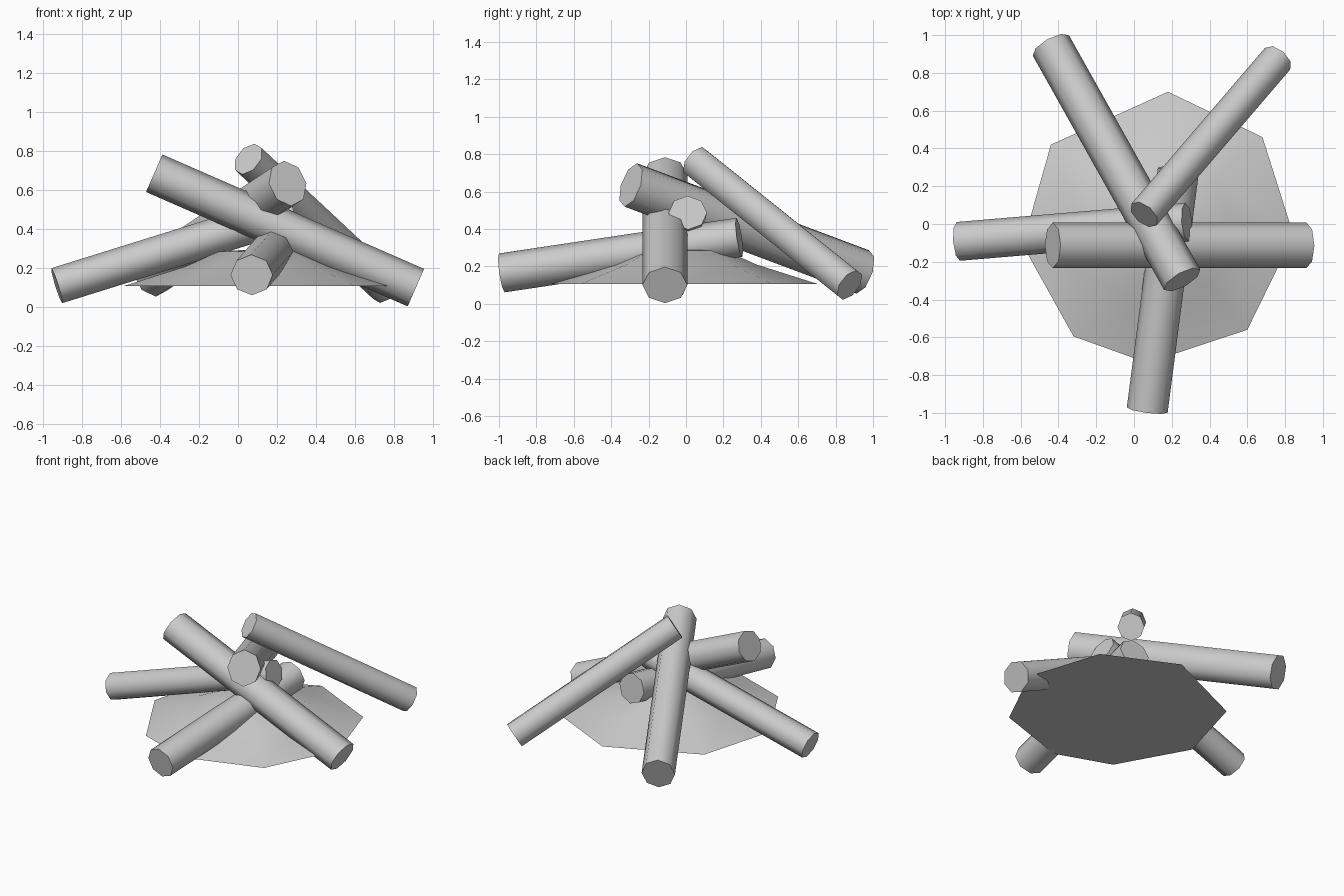
import bpy, math
from mathutils import Vector

if "Cube" in bpy.data.objects:
    bpy.data.objects.remove(bpy.data.objects["Cube"])

SIDES = 8


def make_mesh(name, verts, faces, angle):
    me = bpy.data.meshes.new(name)
    me.from_pydata([tuple(v) for v in verts], [], faces)
    me.update()
    ob = bpy.data.objects.new(name, me)
    bpy.context.collection.objects.link(ob)
    bpy.ops.object.select_all(action='DESELECT')
    ob.select_set(True)
    bpy.context.view_layer.objects.active = ob
    bpy.ops.object.shade_smooth_by_angle(angle=math.radians(angle))
    return ob


def band(a, b, n):
    """Quads joining ring a to ring b (start indices)."""
    return [(a + i, a + (i + 1) % n, b + (i + 1) % n, b + i) for i in range(n)]


def log(name, start, end, wide, tall):
    """Eight-sided log between two axis points, slightly flattened."""
    p, q = Vector(start), Vector(end)
    d = (q - p).normalized()
    side = d.cross(Vector((0, 0, 1))).normalized()
    up = d.cross(side)
    verts = []
    for c in (p, q):
        for i in range(SIDES):
            t = 2 * math.pi * i / SIDES
            verts.append(c + side * wide * math.cos(t) + up * tall * math.sin(t))
    caps = [tuple(reversed(range(SIDES))), tuple(range(SIDES, 2 * SIDES))]
    make_mesh(name, verts, band(0, SIDES, SIDES) + caps, 60)


# Logs: low outer end, raised inner end
log("right_log", (0.913, -0.113, 0.10), (-0.43, -0.113, 0.687), 0.12, 0.105)
log("left_log", (-0.93, -0.092, 0.11), (0.28, 0.01, 0.487), 0.103, 0.094)
log("back_left_log", (-0.44, 0.945, 0.17), (0.255, -0.295, 0.635), 0.11, 0.122)
log("back_right_log", (0.76, 0.875, 0.10), (0.053, 0.05, 0.76), 0.088, 0.092)
log("front_log", (0.07, -0.985, 0.165), (0.235, 0.285, 0.355), 0.109, 0.105)

# Ash mound: uneven octagon rising to a low rounded top
outline = [(0.845, -0.06), (0.68, 0.46), (0.18, 0.70), (-0.44, 0.42),
           (-0.59, -0.11), (-0.32, -0.595), (0.07, -0.735), (0.60, -0.56)]
cx, cy = 0.13, -0.02
verts, faces = [], []
profile = [(1.0, 0.107), (0.55, 0.21), (0.32, 0.285)]
for s, z in profile:
    verts += [(cx + (x - cx) * s, cy + (y - cy) * s, z) for x, y in outline]
for r in range(len(profile) - 1):
    faces += band(r * SIDES, (r + 1) * SIDES, SIDES)
top = len(verts)
verts.append((cx, cy, 0.30))
last = (len(profile) - 1) * SIDES
faces += [(last + i, last + (i + 1) % SIDES, top) for i in range(SIDES)]
faces.append(tuple(reversed(range(SIDES))))
make_mesh("ash_mound", verts, faces, 60)
